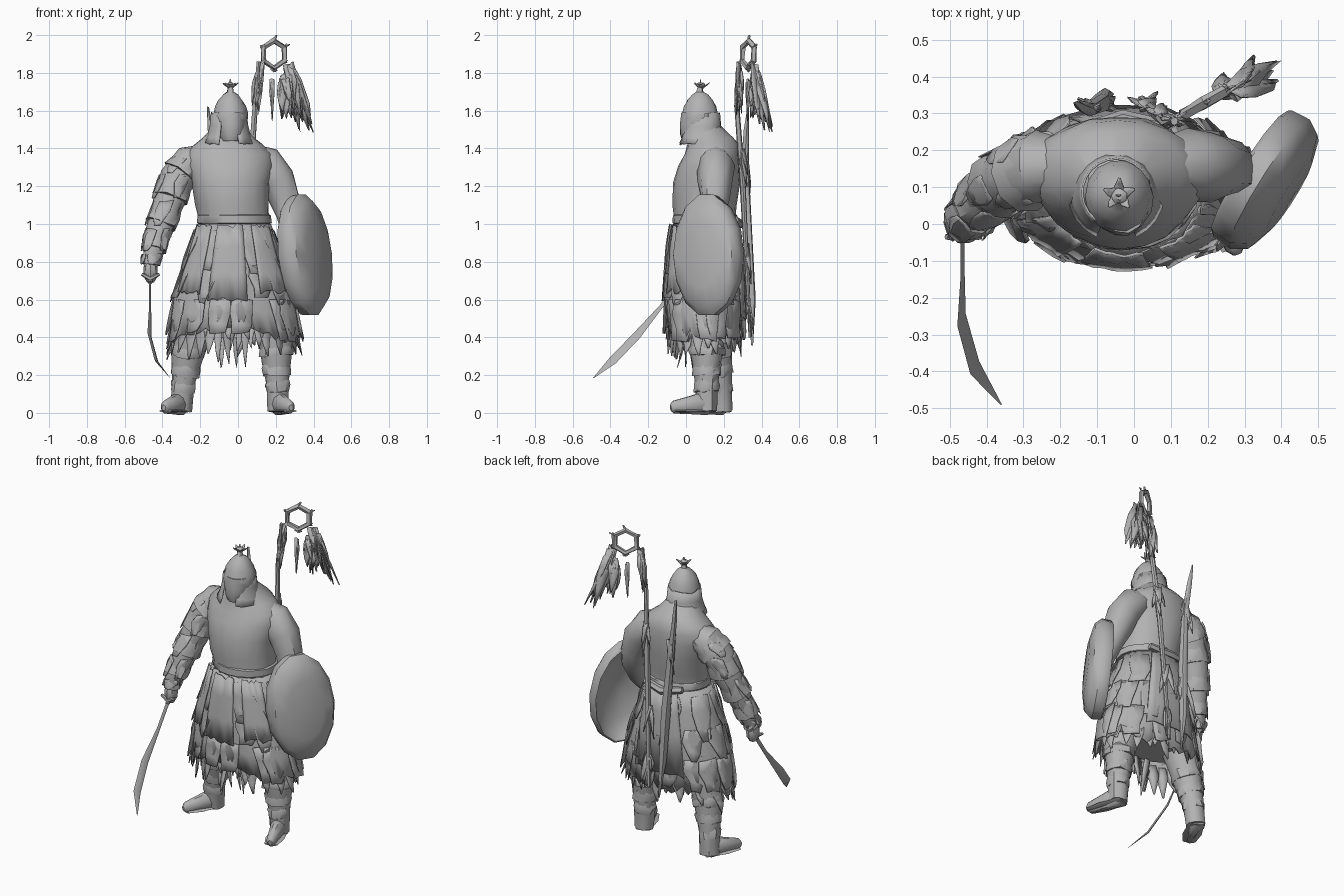
import bpy, bmesh, math, random
from mathutils import Vector

random.seed(4)
start_cube = bpy.data.objects.get("Cube")
if start_cube:
    bpy.data.objects.remove(start_cube)

grey = bpy.data.materials.new("stone_grey")
grey.use_nodes = True
tone = (0.45, 0.45, 0.45, 1)
grey.diffuse_color = tone
grey.node_tree.nodes["Principled BSDF"].inputs["Base Color"].default_value = tone
parts = []


def jitter(amount):
    return random.uniform(-amount, amount)


def finish(name, bm, thickness=0):
    """Turn a bmesh into a named, coloured object."""
    bmesh.ops.recalc_face_normals(bm, faces=bm.faces)
    mesh = bpy.data.meshes.new(name)
    bm.to_mesh(mesh)
    bm.free()
    mesh.materials.append(grey)
    part = bpy.data.objects.new(name, mesh)
    bpy.context.collection.objects.link(part)
    if thickness:
        shell = part.modifiers.new("thickness", "SOLIDIFY")
        shell.thickness = thickness
    parts.append(part)


def bridge(bm, loops, closed=True, caps=True):
    """Skin a list of equal vertex loops."""
    rings = [[bm.verts.new(p) for p in loop] for loop in loops]
    count = len(rings[0])
    for low, high in zip(rings, rings[1:]):
        for i in range(count if closed else count - 1):
            j = (i + 1) % count
            bm.faces.new((low[i], low[j], high[j], high[i]))
    if caps:
        bm.faces.new(rings[0][::-1])
        bm.faces.new(rings[-1])


def loft(name, rings, sides=20, rough=0.0):
    """Stack horizontal ellipses given as x, y, z, half width, half depth."""
    bm = bmesh.new()
    angles = [math.tau * i / sides for i in range(sides)]
    bridge(bm, [[(x + rx * math.cos(a) + jitter(rough), y + ry * math.sin(a) + jitter(rough), z)
                 for a in angles] for x, y, z, rx, ry in rings])
    finish(name, bm)


def tube(name, points, radii, sides=12, flat=1.0, rough=0.0, ref=(1, 0, 0)):
    """Sweep an ellipse along a path."""
    pts = [Vector(p) for p in points]
    loops = []
    for i, p in enumerate(pts):
        t = (pts[min(i + 1, len(pts) - 1)] - pts[max(i - 1, 0)]).normalized()
        a = Vector(ref).cross(t).normalized()
        b = t.cross(a)
        loops.append([p + radii[i] * (a * math.cos(k) + b * flat * math.sin(k))
                      + Vector((jitter(rough), jitter(rough), jitter(rough)))
                      for k in [math.tau * n / sides for n in range(sides)]])
    bm = bmesh.new()
    bridge(bm, loops)
    finish(name, bm)


def shard(bm, top, tip, side, width, end=0.12):
    """Add one torn, bent, tapering scrap of cloth, leather or feather."""
    top, tip, side = Vector(top), Vector(tip), Vector(side).normalized()
    bulge = side.cross(tip - top).normalized() * width * 0.15
    loops = []
    for t, w in ((0, 0.9), (0.35, 1), (0.7, 0.5 + end / 2), (1, end)):
        mid = top.lerp(tip, t) + side * jitter(width * 0.1)
        half = side * width * 0.5 * w
        lift = bulge * math.sin(t * math.pi)
        loops.append([mid - half, mid + lift, mid + half + (tip - top) * jitter(0.08)])
    bridge(bm, loops, closed=False, caps=False)


# Torso, neck and belt
loft("torso", [(-0.02, 0.1, 0.95, 0.19, 0.16), (-0.02, 0.1, 1.02, 0.185, 0.16),
               (-0.03, 0.1, 1.1, 0.195, 0.172), (-0.04, 0.11, 1.22, 0.21, 0.18),
               (-0.045, 0.125, 1.31, 0.235, 0.168), (-0.05, 0.14, 1.37, 0.23, 0.15),
               (-0.05, 0.145, 1.42, 0.185, 0.135), (-0.05, 0.135, 1.455, 0.14, 0.12),
               (-0.045, 0.1, 1.52, 0.08, 0.08)], rough=0.005)
loft("belt", [(-0.02, 0.1, z, 0.188 + r, 0.163 + r) for z, r in
              ((1.0, 0), (1.005, 0.008), (1.045, 0.008), (1.05, 0))], rough=0.003)
loft("hips", [(-0.02, 0.12, 0.45, 0.2, 0.13), (-0.02, 0.12, 0.6, 0.24, 0.17),
              (-0.02, 0.1, 0.97, 0.18, 0.15)])

# Skirt: a ragged flared coat covered by rows of torn plates
PROFILE = [(1.02, 0.19, 0.165), (0.9, 0.23, 0.185), (0.75, 0.28, 0.198),
           (0.6, 0.32, 0.207), (0.48, 0.34, 0.205), (0.38, 0.355, 0.2)]


def skirt_point(angle, z, out=0.0):
    pairs = list(zip(PROFILE, PROFILE[1:]))
    high, low = next((p for p in pairs if p[1][0] <= z), pairs[-1])
    t = (high[0] - z) / (high[0] - low[0])
    rx, ry = (high[k] + (low[k] - high[k]) * t for k in (1, 2))
    return Vector((-0.02 + (rx + out) * math.cos(angle), 0.098 + (ry + out) * math.sin(angle), z))


def front_gap(angle):
    return max(0, -math.sin(angle)) ** 8


bm = bmesh.new()
sides = 56
hem = [0.4 + jitter(0.035) + 0.08 * front_gap(math.tau * i / sides) for i in range(sides)]
bridge(bm, [[skirt_point(math.tau * i / sides, 1.0 + (hem[i] - 1.0) * t, jitter(0.006))
             for i in range(sides)] for t in (0, 0.2, 0.4, 0.6, 0.8, 1)], caps=False)
finish("coat_skirt", bm, 0.008)

bm = bmesh.new()
for z, length, count in ((0.97, 0.24, 9), (0.78, 0.22, 11), (0.6, 0.22, 14)):
    for i in range(count):
        a = math.tau * (i + jitter(0.3)) / count
        drop = length * random.uniform(0.75, 1.1) - 0.05 * front_gap(a)
        shard(bm, skirt_point(a, z, 0.002), skirt_point(a + jitter(0.05), z - drop, 0.016),
              (-math.sin(a), math.cos(a), 0), 0.12, random.uniform(0.2, 0.8))
finish("torn_skirt_plates", bm, 0.005)

bm = bmesh.new()
for i in range(30):
    a = math.tau * i / 30 + jitter(0.08)
    z = 0.47 + 0.04 * front_gap(a)
    shard(bm, skirt_point(a, z, -0.01), skirt_point(a + jitter(0.1), random.uniform(0.28, 0.4), jitter(0.02)),
          (-math.sin(a), math.cos(a), 0), 0.065)
for i in range(8):
    x = -0.11 + 0.025 * i
    shard(bm, (x, jitter(0.05), 0.48), (x + jitter(0.02), jitter(0.05), random.uniform(0.23, 0.36)),
          (1, 0, 0), 0.04)
finish("hem_tatters", bm, 0.004)

# Front panel, thigh plates and back panel
for name, angle, spread, low in (("front_panel", -1.68, 0.32, 0.6), ("left_thigh_plate", -0.85, 0.28, 0.64),
                                 ("right_thigh_plate", -2.45, 0.28, 0.64), ("back_panel", 1.57, 0.5, 0.5)):
    bm = bmesh.new()
    bridge(bm, [[skirt_point(angle + spread * (k / 4 - 1), z + jitter(0.012), 0.018 + jitter(0.003))
                 for k in range(9)] for z in (0.99, 0.88, 0.74, low)], closed=False, caps=False)
    finish(name, bm, 0.008)

# Helmet, star, face and neck guard
loft("helmet", [(-0.04, 0.075, z, r, r * 1.06) for z, r in
                ((1.53, 0.09), (1.57, 0.095), (1.59, 0.09), (1.625, 0.08), (1.655, 0.064), (1.685, 0.04),
                 (1.7, 0.018), (1.73, 0.012), (1.74, 0.02), (1.75, 0.008))], sides=14, rough=0.003)
bm = bmesh.new()
for i in range(5):
    a = math.tau * i / 5 + 0.3
    shard(bm, (-0.04, 0.08, 1.722), (-0.04 + 0.042 * math.cos(a), 0.08 + 0.042 * math.sin(a), 1.748),
          (-math.sin(a), math.cos(a), 0), 0.03)
shard(bm, (-0.04, 0.08, 1.72), (-0.042, 0.08, 1.765), (1, 0, 0), 0.02)
finish("helmet_star", bm, 0.004)
loft("face", [(-0.035, 0.06, 1.44, 0.055, 0.08), (-0.035, 0.055, 1.47, 0.068, 0.085),
              (-0.035, 0.055, 1.53, 0.078, 0.088), (-0.035, 0.06, 1.59, 0.08, 0.085)], sides=14, rough=0.003)
bm = bmesh.new()
arc = [-1.15 + 5.44 * k / 20 for k in range(21)]
bridge(bm, [[(-0.048 + r * math.cos(a), 0.085 + r * math.sin(a), z + jitter(0.008)) for a in arc]
            for z, r in ((1.585, 0.095), (1.52, 0.102), (1.46, 0.118), (1.425, 0.132))], closed=False, caps=False)
finish("neck_guard", bm, 0.006)

# Arms with overlapping sleeve plates
RIGHT_ARM = [(-0.16, 0.16, 1.36), (-0.255, 0.155, 1.325), (-0.32, 0.13, 1.24), (-0.37, 0.1, 1.1),
             (-0.42, 0.05, 0.96), (-0.455, 0.01, 0.83), (-0.465, 0, 0.77)]
LEFT_ARM = [(0.06, 0.16, 1.36), (0.145, 0.16, 1.315), (0.21, 0.155, 1.235), (0.25, 0.155, 1.13),
            (0.275, 0.13, 1.04), (0.285, 0.07, 0.93), (0.285, 0.03, 0.87)]
RADII = [0.065, 0.098, 0.093, 0.08, 0.067, 0.05, 0.036]
tube("right_arm", RIGHT_ARM, RADII, rough=0.004, ref=(0, 1, 0))
tube("left_arm", LEFT_ARM, RADII, rough=0.005, ref=(0, 1, 0))
for i in range(1, 6):
    a, b = Vector(RIGHT_ARM[i]), Vector(RIGHT_ARM[i + 1])
    tube("right_sleeve_plate", [a.lerp(b, -0.1), a.lerp(b, 0.4), a.lerp(b, 0.75)],
         [RADII[i] * k for k in (0.85, 1.02, 1.06)], 10, rough=0.006, ref=(0, 1, 0))
bm = bmesh.new()
for i in range(1, 6):
    a, b = Vector(RIGHT_ARM[i]), Vector(RIGHT_ARM[i + 1])
    for k in range(4):
        turn = math.tau * k / 4 + i
        out = Vector((math.cos(turn), math.sin(turn), 0.25))
        shard(bm, a + out * RADII[i] * 0.95, a.lerp(b, 0.9) + out * RADII[i], (-out.y, out.x, 0), 0.08, 0.4)
finish("right_arm_scales", bm, 0.004)
loft("right_fist", [(-0.463, -0.005, z, r, r * 1.1) for z, r in
                    ((0.69, 0.018), (0.72, 0.036), (0.77, 0.038), (0.8, 0.025))], sides=8)
loft("left_fist", [(0.285, 0.02, z, r, r) for z, r in
                   ((0.83, 0.02), (0.85, 0.04), (0.9, 0.04))], sides=8)

# Curved sword
tube("sword_blade", [(-0.465, -0.04, 0.69), (-0.465, -0.13, 0.565), (-0.468, -0.26, 0.41),
                     (-0.432, -0.39, 0.275), (-0.36, -0.49, 0.185)],
     [0.011, 0.011, 0.024, 0.025, 0.002], 4, flat=0.25, ref=(0.88, -0.36, 0.31))
tube("sword_grip", [(-0.465, -0.04, 0.69), (-0.46, 0.05, 0.81)], [0.013, 0.015], 8)
tube("sword_guard", [(-0.51, -0.035, 0.735), (-0.465, -0.035, 0.71), (-0.415, -0.035, 0.735)],
     [0.008, 0.015, 0.008], 6, ref=(0, 1, 0))

# Domed oval shield
across, up = Vector((0.52, 0.85, 0)), Vector((-0.1, 0, 0.99))
out = across.cross(up).normalized()
bm = bmesh.new()
bridge(bm, [[Vector((0.352, 0.118, 0.835)) + out * d + across * 0.207 * r * math.cos(a) + up * 0.33 * r * math.sin(a)
             for a in [math.tau * k / 14 for k in range(14)]]
            for r, d in ((0.1, 0.05), (0.6, 0.03), (0.86, -0.01), (0.94, -0.045), (0.98, -0.035),
                         (1, 0.02), (0.88, 0.06), (0.55, 0.082), (0.1, 0.088))])
finish("shield", bm)

# Legs, boots and shin wraps
for name, hip, knee, ankle, toe in (
        ("right", (-0.19, 0.14, 0.6), (-0.255, 0.15, 0.38), (-0.3, 0.19, 0.09), (-0.385, 0.03, 0.03)),
        ("left", (0.14, 0.12, 0.6), (0.2, 0.11, 0.38), (0.212, 0.11, 0.09), (0.275, -0.065, 0.03))):
    hip, knee, ankle, toe = map(Vector, (hip, knee, ankle, toe))
    tube(name + "_leg", [hip, knee, knee.lerp(ankle, 0.4), knee.lerp(ankle, 0.8), ankle - Vector((0, 0, 0.08))],
         [0.12, 0.095, 0.078, 0.06, 0.056], rough=0.004)
    for t, r in ((0.15, 0.095), (0.5, 0.08), (0.8, 0.066)):
        tube(name + "_shin_wrap", [knee.lerp(ankle, t - 0.1), knee.lerp(ankle, t), knee.lerp(ankle, t + 0.12)],
             [r * 0.9, r, r * 0.96], 10, rough=0.007)
    heel = ankle + (ankle - toe) * 0.2
    heel.z = 0.055
    tube(name + "_boot", [heel, heel.lerp(toe, 0.2), heel.lerp(toe, 0.6), toe, toe.lerp(heel, -0.08)],
         [0.03, 0.05, 0.038, 0.027, 0.012], 10, flat=1.3, ref=(0, 0, 1))
    tube(name + "_sole", [heel - Vector((0, 0, 0.045)), heel.lerp(toe, 0.6) - Vector((0, 0, 0.03)),
                          toe - Vector((0, 0, 0.02))], [0.045, 0.055, 0.038], 10, flat=0.18, ref=(0, 0, 1))

# Back gear: standard pole, bow case, rags and strap
tube("standard_pole", [(0.11, 0.28, 1.86), (0.09, 0.27, 1.6), (0.06, 0.3, 1.2), (0.02, 0.34, 0.4)],
     [0.011, 0.013, 0.016, 0.01], 8, rough=0.002)
tube("bow_case", [(-0.16, 0.33, 1.62), (-0.145, 0.32, 1.5), (-0.12, 0.31, 1.3), (-0.09, 0.33, 0.9),
                  (-0.08, 0.345, 0.6), (-0.06, 0.35, 0.36)], [0.004, 0.014, 0.02, 0.026, 0.022, 0.005], 8, rough=0.003)
bm = bmesh.new()
for base in ((0.07, 0.3, 1.4), (0.03, 0.32, 0.9), (-0.11, 0.32, 1.35), (-0.09, 0.33, 0.88), (0.03, 0.33, 0.6)):
    for k in range(5):
        shard(bm, base, Vector(base) + Vector((jitter(0.05), jitter(0.03), -0.16 + jitter(0.05))), (1, jitter(1), 0), 0.04)
finish("back_gear_rags", bm, 0.005)
tube("back_strap", [(-0.15, 0.25, 1.02), (-0.03, 0.285, 1.0), (0.1, 0.26, 1.02)], [0.02, 0.025, 0.02], 6, ref=(0, 0, 1))

# Ring of the standard with hanging feather plumes
centre, along = Vector((0.19, 0.33, 1.9)), Vector((0.87, 0.49, 0))
ring = [centre + 0.073 * (along * math.cos(k) + Vector((0, 0, math.sin(k))))
        for k in [math.tau * (n + 0.5) / 6 for n in range(7)]]
tube("standard_ring", ring, [0.016] * 7, 5, rough=0.004, ref=(-0.49, 0.87, 0.05))
bm = bmesh.new()
for p in ring[:6]:
    for k in range(2):
        shard(bm, p, p + (p - centre) * 0.33 + along * jitter(0.02), (along.x, along.y, 0.3 + jitter(1)), 0.035)
finish("ring_spikes", bm, 0.005)
bm = bmesh.new()
for root, tip, spread, count, width in (((0.265, 0.36, 1.85), (0.345, 0.42, 1.56), 0.06, 14, 0.065),
                                        ((0.25, 0.36, 1.8), (0.275, 0.38, 1.6), 0.045, 14, 0.065),
                                        ((0.12, 0.285, 1.86), (0.095, 0.28, 1.62), 0.025, 9, 0.045),
                                        ((0.18, 0.33, 1.84), (0.18, 0.33, 1.56), 0.006, 2, 0.03)):
    root, tip = Vector(root), Vector(tip)
    for k in range(count):
        end = tip + Vector((jitter(spread), jitter(spread * 0.8), jitter(spread)))
        shard(bm, root.lerp(end, random.uniform(0, 0.35)), end, (1, jitter(1.2), 0.2), width)
finish("feather_plumes", bm, 0.006)

# Smooth shading with sharp edges kept
bpy.ops.object.select_all(action="DESELECT")
for part in parts:
    part.select_set(True)
bpy.context.view_layer.objects.active = parts[0]
bpy.ops.object.shade_smooth_by_angle(angle=math.radians(40))
